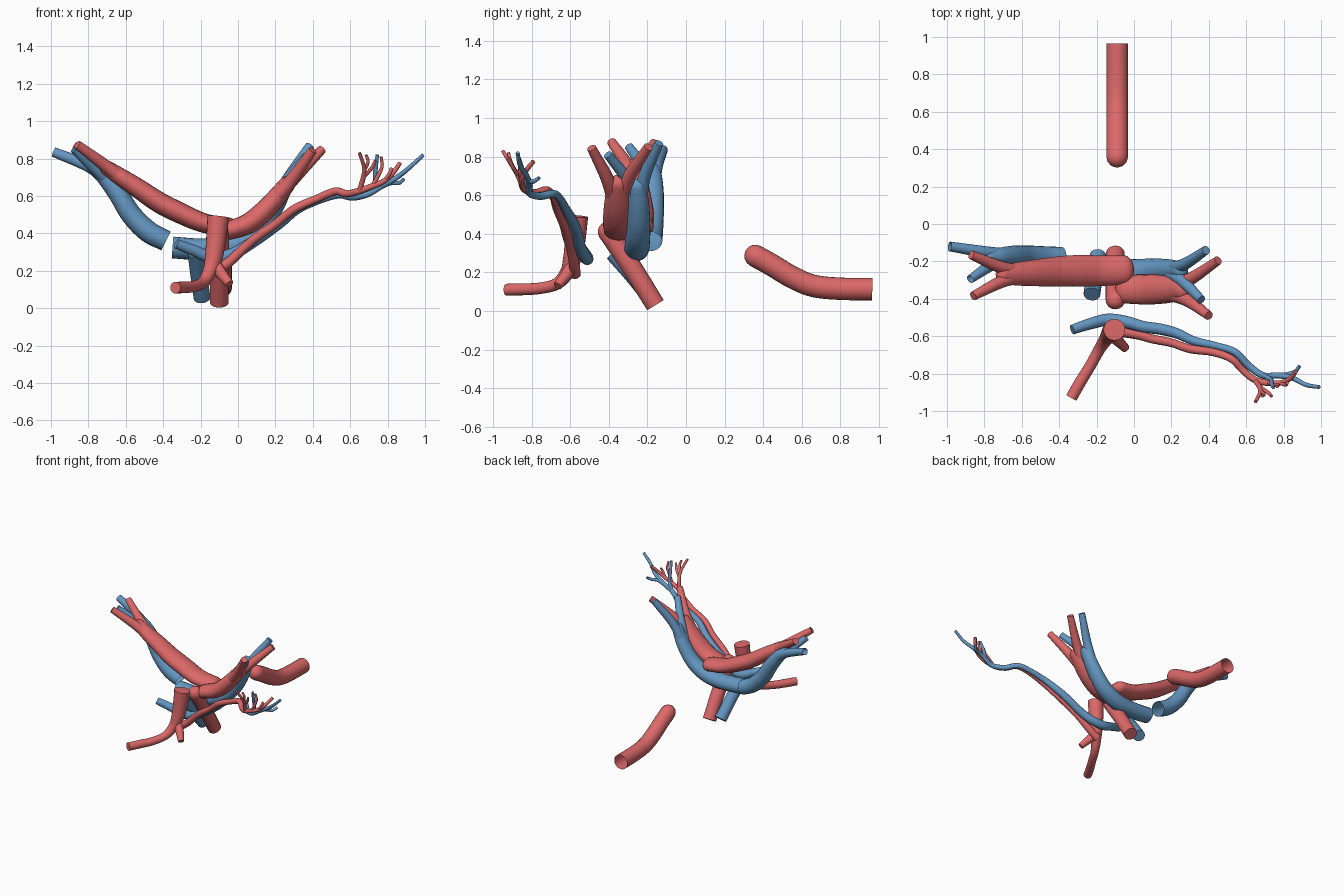
import bpy, bmesh, math
from mathutils import Vector


def material(name, rgb):
    m = bpy.data.materials.new(name)
    m.diffuse_color = (*rgb, 1)
    return m


RED = material("artery_red", (0.72, 0.14, 0.14))
BLUE = material("vein_blue", (0.13, 0.31, 0.54))


def smooth_path(pts, steps):
    """Catmull-Rom through points (x, y, z, half_width_y, half_width_other)."""
    p = [Vector(q if len(q) == 5 else (*q, q[3])) for q in pts]
    p = [p[0] * 2 - p[1]] + p + [p[-1] * 2 - p[-2]]
    out = []
    for i in range(1, len(p) - 2):
        a, b, c, d = p[i - 1:i + 3]
        for k in range(steps):
            t = k / steps
            out.append(0.5 * (b * 2 + (c - a) * t + (a * 2 - b * 5 + c * 4 - d) * t * t
                              + (b * 3 - a - c * 3 + d) * t ** 3))
    return out + [p[-2]]


def tube(bm, pts, ends="ff", ref=(0, 1, 0), sides=20, steps=6):
    """Swept tube; each end is o(pen), f(lat) or r(ound)."""
    path = smooth_path(pts, steps)
    pos = [Vector(q[:3]) for q in path]
    n = Vector(ref)
    frames = []
    for i, q in enumerate(path):
        t = (pos[min(i + 1, len(pos) - 1)] - pos[max(i - 1, 0)]).normalized()
        n = (n - t * n.dot(t)).normalized()
        frames.append((pos[i], t, n, q[3], q[4]))

    def dome(f, s):
        c, t, nn, w, h = f
        r = min(w, h)
        return [(c + t * s * r * math.sin(a), t, nn, w * math.cos(a), h * math.cos(a))
                for a in (0.4, 0.8, 1.15, 1.45)]
    if ends[0] == "r":
        frames = dome(frames[0], -1)[::-1] + frames
    if ends[1] == "r":
        frames += dome(frames[-1], 1)
    rings = []
    for c, t, nn, w, h in frames:
        b = t.cross(nn)
        rings.append([bm.verts.new(c + nn * w * math.cos(2 * math.pi * k / sides)
                                   + b * h * math.sin(2 * math.pi * k / sides))
                      for k in range(sides)])
    for r0, r1 in zip(rings, rings[1:]):
        for k in range(sides):
            j = (k + 1) % sides
            bm.faces.new((r0[k], r0[j], r1[j], r1[k]))
    if ends[0] != "o":
        bm.faces.new(rings[0][::-1])
    if ends[1] != "o":
        bm.faces.new(rings[-1])


def vessel(name, mat, *tubes):
    bm = bmesh.new()
    for t in tubes:
        tube(bm, **t)
    me = bpy.data.meshes.new(name)
    bm.to_mesh(me)
    bm.free()
    me.materials.append(mat)
    ob = bpy.data.objects.new(name, me)
    bpy.context.collection.objects.link(ob)
    bpy.context.view_layer.objects.active = ob
    ob.select_set(True)
    bpy.ops.object.shade_smooth_by_angle(angle=math.radians(45))
    ob.select_set(False)


def T(*pts, **kw):
    return dict(pts=pts, **kw)


# Separate rear artery segment
vessel("rear_artery", RED,
       T((-.09, .36, .285, .058), (-.09, .45, .235, .058), (-.09, .55, .175, .058),
         (-.09, .66, .13, .058), (-.09, .8, .115, .058), (-.09, .965, .113, .058),
         ends="ro", ref=(1, 0, 0)))

# Middle artery trunk
vessel("middle_artery_trunk", RED,
       T((-.1, -.405, .41, .052), (-.1, -.28, .225, .052), (-.1, -.158, .03, .05),
         ends="rf", ref=(1, 0, 0)))

# Middle artery arms with forked ends
vessel("artery_arm_long", RED,
       T((-.05, -.245, .435, .078, .05), (-.18, -.25, .455, .082, .052), (-.3, -.25, .505, .084, .056),
         (-.42, -.255, .565, .08, .056), (-.54, -.262, .645, .07, .052), (-.64, -.268, .71, .06, .046),
         (-.70, -.27, .75, .045, .04), ends="rr"),
       T((-.6, -.25, .68, .035), (-.7, -.235, .755, .034), (-.87, -.165, .87, .024)),
       T((-.6, -.285, .68, .035), (-.7, -.305, .755, .034), (-.86, -.385, .875, .024)))
vessel("artery_arm_short", RED,
       T((-.05, -.35, .415, .075, .05), (.05, -.35, .45, .08, .055), (.13, -.35, .51, .078, .056),
         (.2, -.35, .585, .07, .052), (.26, -.35, .66, .055, .045), ends="rr"),
       T((.2, -.33, .585, .038), (.3, -.295, .695, .034), (.45, -.195, .85, .024)),
       T((.2, -.375, .585, .038), (.29, -.41, .69, .034), (.4, -.49, .845, .024)))

# Middle vein: lower trunk and short arm
vessel("middle_vein_trunk", BLUE,
       T((-.225, -.375, .30, .045), (-.21, -.27, .18, .045), (-.192, -.17, .055, .045),
         ends="ff", ref=(1, 0, 0)))
vessel("vein_arm_short", BLUE,
       T((-.35, -.26, .325, .062, .058), (-.2, -.26, .315, .065, .058), (-.06, -.255, .325, .065, .058),
         (.05, -.25, .37, .064, .056), (.13, -.245, .44, .06, .052), (.2, -.245, .545, .055, .047),
         (.25, -.25, .645, .045, .04), ends="or"),
       T((.2, -.235, .56, .034), (.27, -.215, .695, .032), (.385, -.14, .87, .024)),
       T((.2, -.27, .56, .034), (.26, -.305, .68, .032), (.36, -.405, .81, .023)))

# Cut-off long vein arm
vessel("vein_arm_long", BLUE,
       T((-.385, -.185, .36, .062, .056), (-.48, -.185, .41, .066, .058), (-.57, -.18, .50, .065, .056),
         (-.64, -.175, .61, .06, .052), (-.71, -.175, .70, .05, .046), (-.77, -.18, .75, .04, .036),
         ends="or"),
       T((-.7, -.165, .69, .036), (-.8, -.15, .76, .032), (-.985, -.12, .835, .026), ends="fo"),
       T((-.7, -.185, .69, .034), (-.78, -.23, .76, .03), (-.875, -.295, .85, .023), ends="fo"))

# Front artery trunk, lower branches
vessel("front_artery_trunk", RED,
       T((-.105, -.565, .49, .058), (-.118, -.575, .36, .053), (-.13, -.59, .27, .047),
         (-.15, -.615, .20, .038), (-.185, -.67, .14, .031), (-.235, -.76, .117, .03),
         (-.29, -.85, .112, .031), (-.335, -.93, .11, .031), ref=(1, 0, 0)),
       T((-.13, -.58, .25, .034), (-.1, -.61, .20, .032), (-.045, -.665, .13, .023), ref=(1, 0, 0)))

# Front long winding artery with twigs
S = dict(sides=12, steps=5)
vessel("winding_artery", RED,
       T((-.13, -.575, .19, .03), (-.05, -.58, .245, .027), (.03, -.595, .32, .025), (.1, -.615, .38, .024),
         (.2, -.635, .45, .023), (.3, -.668, .53, .023), (.42, -.685, .585, .021), (.52, -.72, .625, .021),
         (.58, -.78, .612, .019), (.64, -.83, .625, .018), (.71, -.85, .65, .016), (.78, -.85, .68, .014),
         (.83, -.83, .725, .013), (.865, -.79, .775, .011), **S),
       T((.65, -.84, .63, .014), (.67, -.87, .7, .013), (.675, -.9, .75, .011), (.65, -.95, .83, .009), **S),
       T((.672, -.89, .735, .01), (.695, -.91, .78, .009), (.685, -.92, .82, .008), **S),
       T((.67, -.87, .70, .01), (.715, -.9, .75, .01), (.735, -.92, .79, .008), **S),
       T((.72, -.85, .655, .012), (.75, -.86, .71, .011), (.77, -.86, .76, .009), (.765, -.87, .81, .008), **S),
       T((.78, -.85, .68, .01), (.81, -.86, .72, .01), (.82, -.85, .75, .008), **S))

# Companion winding vein with twigs
vessel("winding_vein", BLUE,
       T((-.33, -.565, .345, .026), (-.24, -.535, .31, .03), (-.14, -.512, .272, .033),
         (-.04, -.525, .285, .033), (.05, -.55, .335, .031), (.14, -.562, .395, .03),
         (.23, -.585, .46, .028), (.32, -.625, .53, .024), (.44, -.652, .58, .02), (.54, -.685, .607, .02),
         (.61, -.755, .595, .02), (.69, -.81, .61, .018), (.77, -.81, .655, .016), (.85, -.825, .70, .014),
         (.92, -.86, .755, .012), (.99, -.872, .82, .01), **S),
       T((.74, -.81, .635, .013), (.81, -.805, .668, .012), (.86, -.79, .67, .011), (.885, -.76, .69, .009), **S),
       T((.68, -.805, .61, .012), (.73, -.83, .67, .012), (.735, -.85, .74, .012), (.745, -.875, .82, .009), **S))
